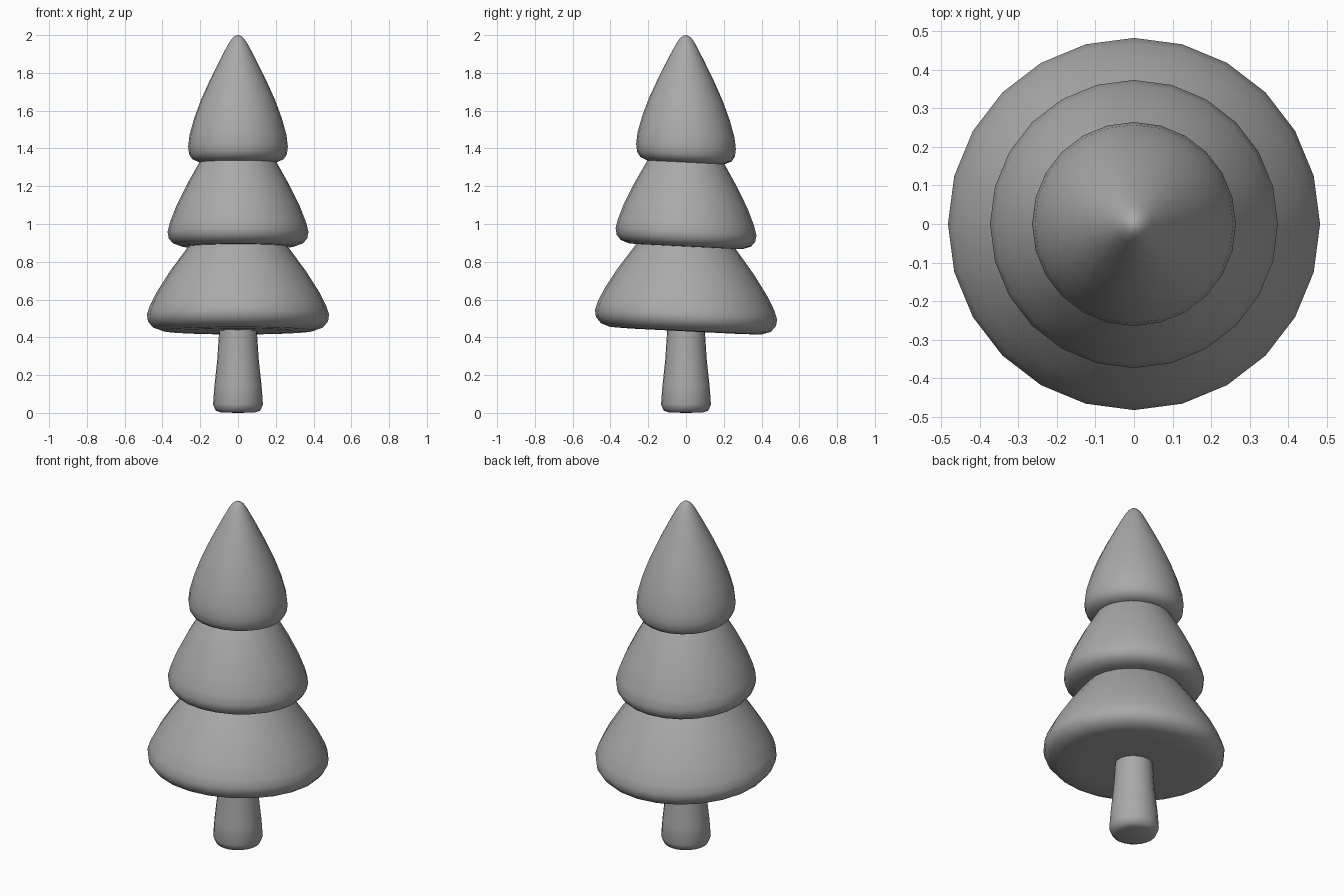
import bpy, bmesh
from math import cos, sin, tau, radians

cube = bpy.data.objects.get("Cube")
if cube:
    bpy.data.objects.remove(cube, do_unlink=True)

SIDES = 24
TILT = 0.05  # the boughs hang lower towards the back

grey = bpy.data.materials.new("plain_grey")
colour = (0.4, 0.4, 0.4, 1)
grey.use_nodes = True
grey.diffuse_color = colour
grey.node_tree.nodes["Principled BSDF"].inputs["Base Color"].default_value = colour


def lathe(name, profile, tilt=0.0):
    """Turn a (radius, height) profile, listed bottom to top, around z."""
    bm = bmesh.new()
    rings = []
    for r, z in profile:
        if r == 0:
            rings.append([bm.verts.new((0, 0, z))] * SIDES)
            continue
        ring = []
        for i in range(SIDES):
            a = tau * i / SIDES
            y = r * sin(a)
            ring.append(bm.verts.new((r * cos(a), y, z - tilt * y)))
        rings.append(ring)
    for low, high in zip(rings, rings[1:]):
        for i in range(SIDES):
            j = (i + 1) % SIDES
            corners = dict.fromkeys((low[i], low[j], high[j], high[i]))
            bm.faces.new(list(corners))
    bmesh.ops.recalc_face_normals(bm, faces=bm.faces)
    mesh = bpy.data.meshes.new(name)
    bm.to_mesh(mesh)
    bm.free()
    mesh.materials.append(grey)
    obj = bpy.data.objects.new(name, mesh)
    bpy.context.collection.objects.link(obj)
    bpy.ops.object.select_all(action="DESELECT")
    obj.select_set(True)
    bpy.context.view_layer.objects.active = obj
    bpy.ops.object.shade_smooth_by_angle(angle=radians(60))


# Trunk, flared and rounded at the foot
lathe("trunk", [(0, 0), (0.09, 0.002), (0.118, 0.012), (0.132, 0.045),
                (0.125, 0.14), (0.11, 0.28), (0.1, 0.43), (0.098, 0.5), (0, 0.5)])

# Three tiers of boughs
lathe("lower_boughs", [(0, 0.435), (0.3, 0.432), (0.4, 0.435), (0.45, 0.452),
                       (0.477, 0.485), (0.482, 0.52), (0.468, 0.565),
                       (0.43, 0.64), (0.36, 0.75), (0.26, 0.885),
                       (0.18, 0.97), (0, 1.02)], TILT)
lathe("middle_boughs", [(0, 0.885), (0.22, 0.88), (0.3, 0.882), (0.345, 0.898),
                        (0.367, 0.925), (0.373, 0.96), (0.36, 1.01),
                        (0.325, 1.1), (0.27, 1.21), (0.205, 1.325),
                        (0.14, 1.41), (0, 1.46)], TILT)
lathe("top_boughs", [(0, 1.325), (0.14, 1.322), (0.205, 1.327), (0.242, 1.343),
                     (0.259, 1.37), (0.264, 1.41), (0.257, 1.47),
                     (0.232, 1.56), (0.195, 1.66), (0.145, 1.77), (0.09, 1.88),
                     (0.05, 1.955), (0.032, 1.982), (0.015, 1.996), (0, 2)], TILT)
